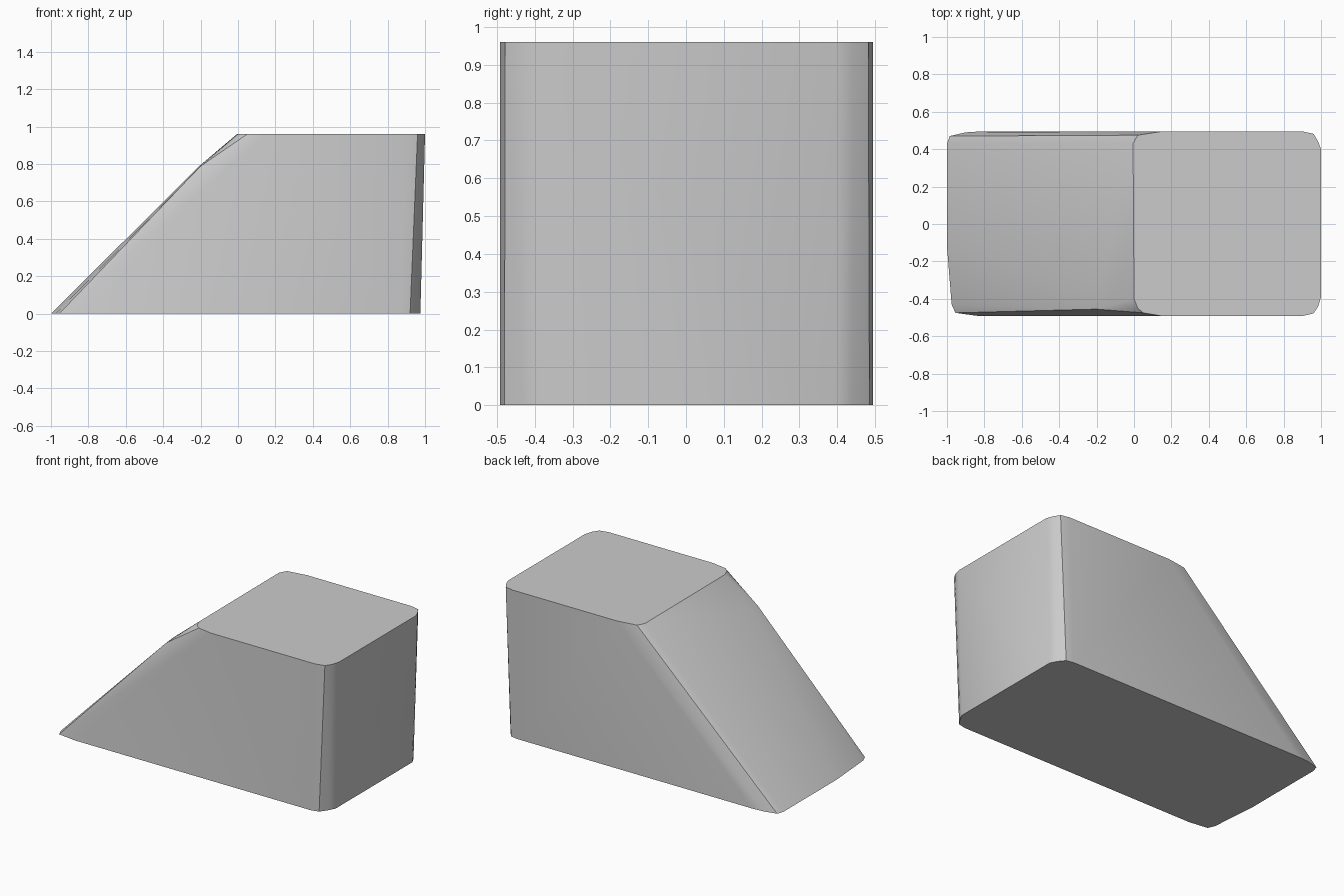
import bpy, bmesh, math

if "Cube" in bpy.data.objects:
    bpy.data.objects.remove(bpy.data.objects["Cube"])

# Footprint on the ground, rounded at all four corners
base = [(-1, -0.12), (-0.975, -0.43), (-0.955, -0.475), (-0.83, -0.492),
        (0.87, -0.492), (0.92, -0.48), (0.955, -0.43), (0.975, -0.39),
        (0.975, 0.40), (0.955, 0.44), (0.92, 0.485), (0.87, 0.495),
        (-0.82, 0.495), (-0.90, 0.49), (-0.985, 0.47), (-1, 0.43)]

# Flat top, only over the right half
top = [(0, -0.40), (0.02, -0.45), (0.05, -0.475), (0.15, -0.492),
       (0.90, -0.492), (0.96, -0.478), (0.985, -0.44), (1, -0.39),
       (1, 0.40), (0.985, 0.44), (0.96, 0.482), (0.90, 0.495),
       (0.15, 0.495), (0.02, 0.475), (-0.005, 0.43)]

# Slight bulge on the front edge of the ramp
bulge = [(-0.2, -0.38, 0.795), (-0.2, -0.455, 0.788)]

points = [(x, y, 0) for x, y in base] + [(x, y, 0.96) for x, y in top] + bulge

# Wrap the outlines into one ramped block
bm = bmesh.new()
for p in points:
    bm.verts.new(p)
hull = bmesh.ops.convex_hull(bm, input=bm.verts)
loose = [v for v in bm.verts if not v.link_faces]
bmesh.ops.delete(bm, geom=loose, context='VERTS')
bmesh.ops.dissolve_limit(bm, angle_limit=math.radians(0.5),
                         verts=bm.verts, edges=bm.edges)
bmesh.ops.recalc_face_normals(bm, faces=bm.faces)

mesh = bpy.data.meshes.new("ramp_block")
bm.to_mesh(mesh)
bm.free()
block = bpy.data.objects.new("ramp_block", mesh)
bpy.context.collection.objects.link(block)

# Soft corners, sharp top and bottom rims
bpy.context.view_layer.objects.active = block
block.select_set(True)
bpy.ops.object.shade_smooth_by_angle(angle=math.radians(30))
